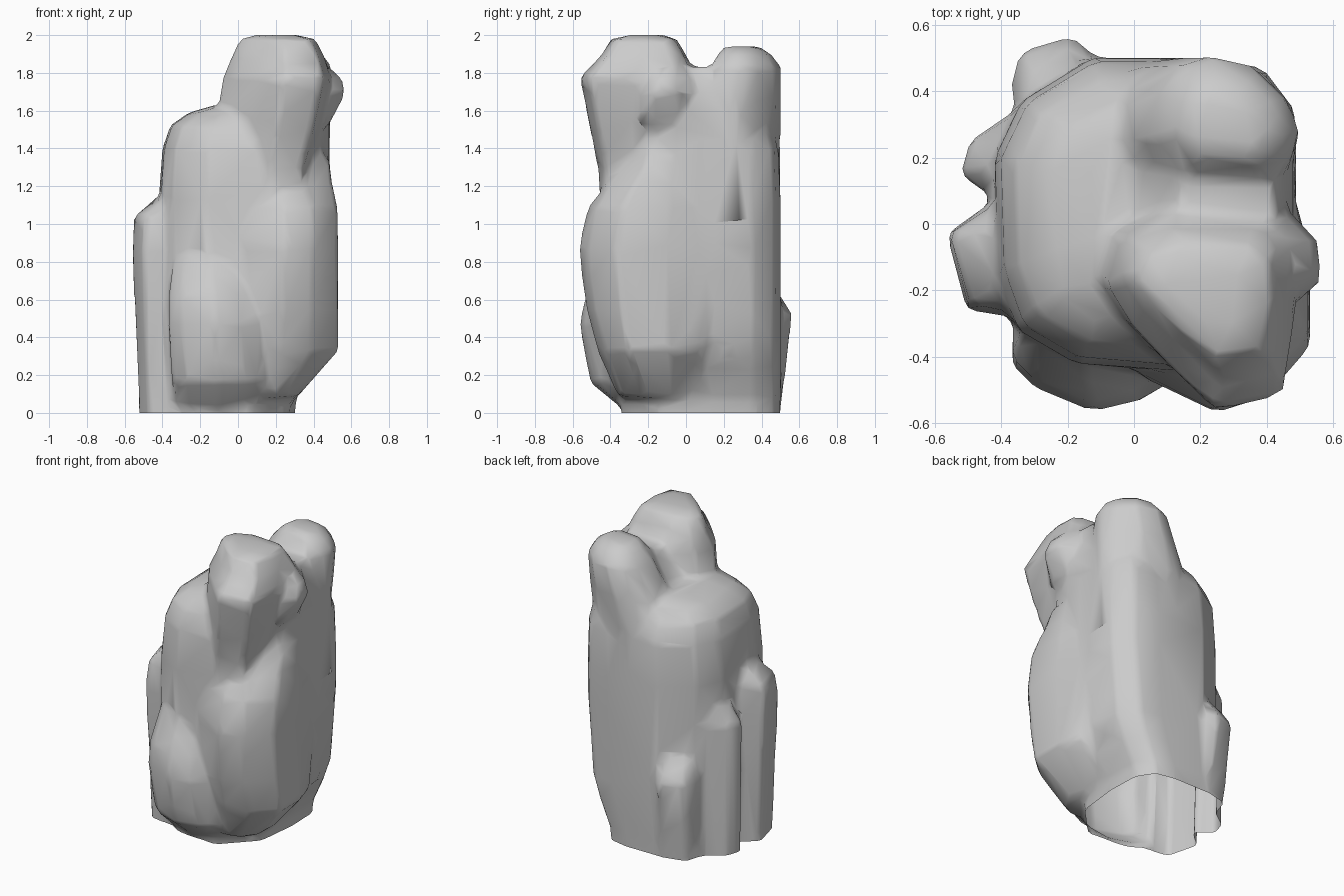
import bpy
import bmesh

# Remove the default object
start_cube = bpy.data.objects.get("Cube")
if start_cube:
    bpy.data.objects.remove(start_cube, do_unlink=True)


def add_lobe(bm, plan, levels):
    """Loft a plan outline, fitted at each (z, x min, x max, y min, y max)."""
    xs, ys = zip(*plan)
    loops = []
    for z, left, right, front, back in levels:
        loop = []
        for x, y in plan:
            u = (x - min(xs)) / (max(xs) - min(xs))
            v = (y - min(ys)) / (max(ys) - min(ys))
            loop.append(bm.verts.new((left + u * (right - left),
                                      front + v * (back - front), z)))
        loops.append(loop)
    count = len(plan)
    for low, high in zip(loops, loops[1:]):
        for i in range(count):
            j = (i + 1) % count
            bm.faces.new((low[i], low[j], high[j], high[i]))
    bm.faces.new(reversed(loops[0]))
    bm.faces.new(loops[-1])


# Main body with its sloping left shoulder
body_plan = [(-.4, -.15), (-.34, -.32), (-.17, -.42), (.2, -.45), (.45, -.22),
             (.49, .1), (.48, .35), (.39, .47), (.23, .5), (-.12, .5),
             (-.33, .37), (-.41, .2)]
body = [
    (-.2, -.4, .28, -.3, .49),
    (.08, -.41, .31, -.36, .5),
    (.24, -.41, .39, -.42, .5),
    (.4, -.41, .45, -.45, .5),
    (.9, -.42, .49, -.45, .5),
    (1.13, -.42, .49, -.45, .5),
    (1.4, -.4, .485, -.43, .49),
    (1.52, -.36, .46, -.38, .44),
    (1.59, -.26, .4, -.3, .38),
    (1.63, -.12, .35, -.2, .33),
]
# Tall front peak, overhanging its front right corner
front_peak_plan = [(.25, -.57), (.45, -.52), (.49, -.25), (.48, -.04),
                   (.4, .03), (.1, .05), (-.04, -.03), (-.08, -.18),
                   (0, -.31), (.1, -.42)]
front_peak = [
    (1, -.1, .37, -.45, .05),
    (1.3, -.12, .38, -.47, .05),
    (1.55, -.12, .45, -.52, .06),
    (1.78, -.08, .49, -.565, .04),
    (1.88, -.04, .46, -.46, .01),
    (1.98, .01, .41, -.4, -.05),
    (2, .09, .32, -.31, -.12),
]
# Slightly lower back peak, spreading out to the left as it descends
back_peak_plan = [(.23, .51), (.36, .48), (.46, .38), (.5, .28), (.47, .18),
                  (.4, .12), (.15, .14), (.06, .25), (.08, .4), (.14, .48)]
back_peak = [
    (.3, -.1, .43, .05, .5),
    (1, -.2, .49, .05, .5),
    (1.4, -.14, .49, .07, .5),
    (1.65, -.03, .5, .1, .505),
    (1.83, .06, .5, .13, .505),
    (1.9, .12, .45, .17, .45),
    (1.94, .17, .38, .2, .39),
]
# Ridge bridging the two peaks
saddle_plan = [(0, -.2), (.43, -.2), (.49, -.05), (.49, .3), (.4, .4), (0, .4)]
saddle = [
    (1, 0, .49, -.2, .4),
    (1.6, -.02, .48, -.2, .4),
    (1.83, .14, .43, -.15, .32),
]
# Broad ledge below the front peak, sloping back as it rises
ledge_plan = [(.02, -.46), (.25, -.57), (.4, -.52), (.53, -.37), (.53, -.1),
              (.48, .1), (.02, .1)]
front_ledge = [
    (.08, .05, .31, -.36, .05),
    (.33, -.02, .53, -.47, .08),
    (.55, 0, .53, -.53, .1),
    (.87, .02, .53, -.57, .1),
    (1.09, .03, .525, -.52, .1),
    (1.2, .06, .5, -.43, .08),
    (1.35, .1, .48, -.3, .05),
]
# Round bulge at the lower front
bulge_plan = [(-.37, -.42), (-.3, -.49), (-.13, -.56), (.01, -.53),
              (.09, -.48), (.17, -.35), (.17, 0), (-.34, 0), (-.36, -.28)]
front_bulge = [
    (-.1, -.3, .1, -.28, 0),
    (.03, -.32, .16, -.35, 0),
    (.16, -.35, .2, -.51, 0),
    (.47, -.37, .18, -.565, 0),
    (.62, -.37, .15, -.535, 0),
    (.83, -.34, .1, -.43, 0),
]
# Upright slabs along the left and back
left_plan = [(-.56, -.03), (-.5, -.26), (-.36, -.28), (-.2, -.2), (-.2, .07),
             (-.42, .07)]
left_slab = [
    (-.2, -.52, -.2, -.26, .06),
    (.85, -.565, -.2, -.28, .07),
    (1.04, -.555, -.2, -.26, .06),
    (1.15, -.42, -.2, -.18, .04),
]
left_back_plan = [(-.52, .15), (-.49, .25), (-.33, .36), (-.1, .36),
                  (-.1, .06), (-.42, .08)]
left_back_slab = [
    (-.2, -.51, -.1, .06, .36),
    (.86, -.525, -.1, .06, .36),
    (1, -.42, -.1, .08, .34),
]
back_plan = [(-.19, .57), (-.34, .52), (-.37, .41), (-.33, .3), (-.1, .3),
             (-.1, .47)]
back_slab = [
    (-.2, -.35, -.08, .3, .48),
    (0, -.35, -.08, .3, .5),
    (.52, -.375, -.09, .3, .57),
    (.65, -.33, -.12, .3, .48),
]
# Knob on the side of the front peak
knob_plan = [(.2, -.24), (.49, -.24), (.56, -.17), (.55, -.02), (.46, .1),
             (.2, .08)]
side_knob = [
    (1.52, .2, .48, -.26, .06),
    (1.69, .2, .57, -.23, .04),
    (1.77, .2, .55, -.2, .03),
    (1.86, .2, .45, -.16, 0),
]

lobes = ((body_plan, body), (front_peak_plan, front_peak),
         (back_peak_plan, back_peak), (saddle_plan, saddle),
         (ledge_plan, front_ledge), (bulge_plan, front_bulge),
         (left_plan, left_slab), (left_back_plan, left_back_slab),
         (back_plan, back_slab), (knob_plan, side_knob))

bm = bmesh.new()
for plan, levels in lobes:
    add_lobe(bm, plan, levels)
bmesh.ops.recalc_face_normals(bm, faces=bm.faces)
mesh = bpy.data.meshes.new("rock")
bm.to_mesh(mesh)
bm.free()
rock = bpy.data.objects.new("rock", mesh)
bpy.context.collection.objects.link(rock)

# Fuse the lobes, weather the joints and reduce to broad facets
fuse = rock.modifiers.new("Fuse", "REMESH")
fuse.mode = "VOXEL"
fuse.voxel_size = .025
weather = rock.modifiers.new("Weather", "SMOOTH")
weather.factor = .5
weather.iterations = 4
reduce = rock.modifiers.new("Reduce", "DECIMATE")
reduce.ratio = .05
bpy.context.view_layer.update()
graph = bpy.context.evaluated_depsgraph_get()
fused = bpy.data.meshes.new_from_object(rock.evaluated_get(graph))
rock.modifiers.clear()
rock.data = fused
fused.name = "rock"

# Cut an open base at ground level
bm = bmesh.new()
bm.from_mesh(fused)
bmesh.ops.bisect_plane(bm, geom=bm.verts[:] + bm.edges[:] + bm.faces[:],
                       plane_co=(0, 0, 0), plane_no=(0, 0, 1),
                       clear_inner=True)
for face in bm.faces:
    face.smooth = True
bm.to_mesh(fused)
bm.free()

# Plain grey stone
stone = bpy.data.materials.new("grey stone")
stone.use_nodes = True
colour = (.6, .6, .6, 1)
stone.diffuse_color = colour
stone.node_tree.nodes["Principled BSDF"].inputs["Base Color"].default_value = colour
fused.materials.clear()
fused.materials.append(stone)
